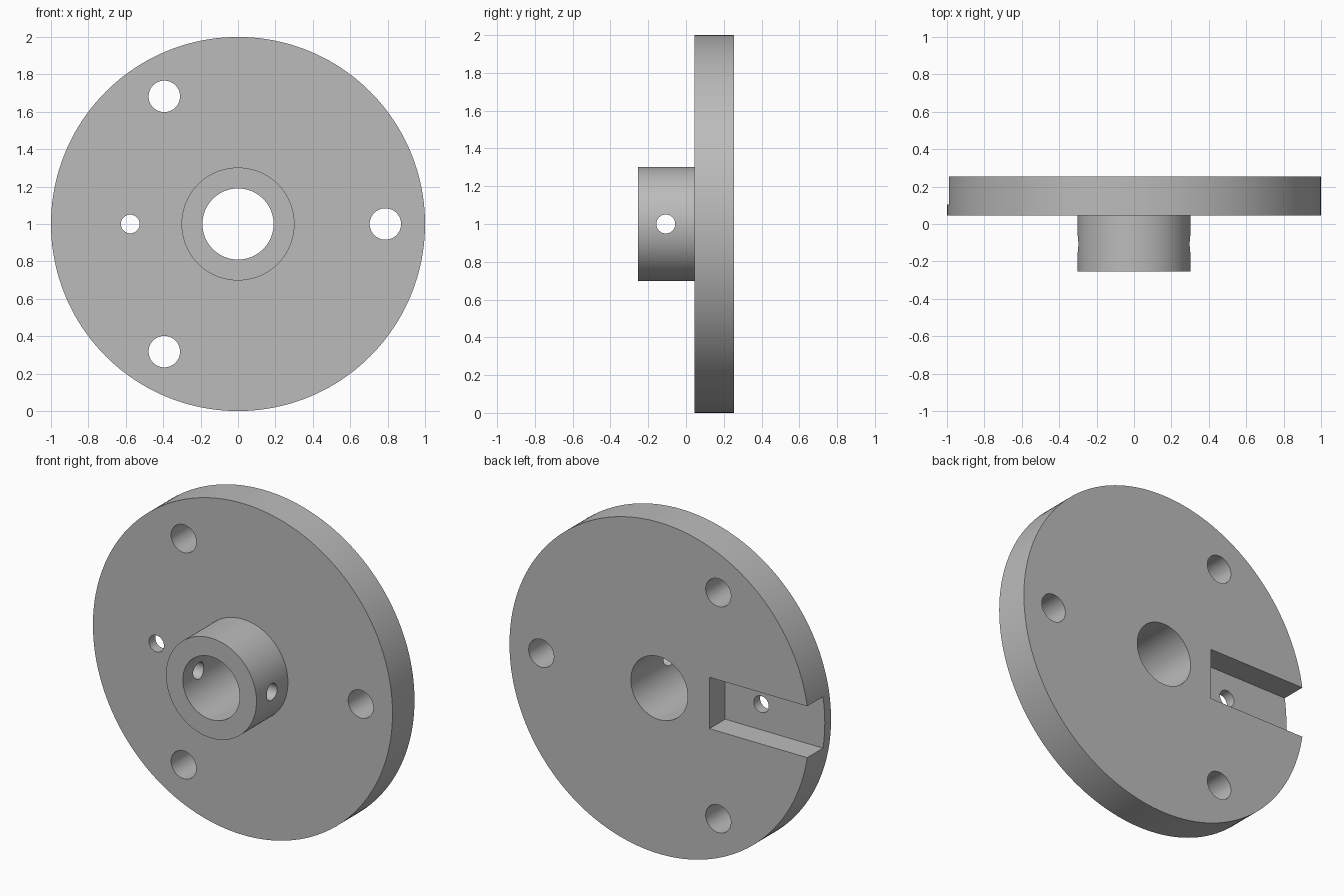
import bpy, bmesh
from math import radians
from mathutils import Matrix, Vector

cube = bpy.data.objects.get("Cube")
if cube:
    bpy.data.objects.remove(cube, do_unlink=True)

# Main dimensions
FRONT, SHOULDER, BACK = -0.255, 0.045, 0.255
AXIS_Z = 1.0
DISC_R, HUB_R, BORE_R = 1.0, 0.302, 0.19
BOLT_R, BOLT_CIRCLE = 0.084, 0.788
PIN_R, PIN_X = 0.05, -0.576
SLOT_END, SLOT_FLOOR, SLOT_WIDTH = -0.335, 0.105, 0.31

steel = bpy.data.materials.new("plain grey metal")
steel.use_nodes = True
grey = (0.5, 0.5, 0.5, 1)
steel.diffuse_color = grey
steel.node_tree.nodes["Principled BSDF"].inputs["Base Color"].default_value = grey


def new_object(name, bm):
    bmesh.ops.recalc_face_normals(bm, faces=bm.faces[:])
    mesh = bpy.data.meshes.new(name)
    bm.to_mesh(mesh)
    bm.free()
    mesh.materials.append(steel)
    obj = bpy.data.objects.new(name, mesh)
    bpy.context.collection.objects.link(obj)
    return obj


def rod(name, start, end, radius, sides=64):
    """Cylinder between two points."""
    a, b = Vector(start), Vector(end)
    turn = (b - a).to_track_quat("Z", "Y").to_matrix().to_4x4()
    bm = bmesh.new()
    bmesh.ops.create_cone(bm, cap_ends=True, segments=sides, radius1=radius, radius2=radius,
                          depth=(b - a).length, matrix=Matrix.Translation((a + b) / 2) @ turn)
    return new_object(name, bm)


def through_hole(name, x, z, radius, sides=64):
    return rod(name, (x, -1, z), (x, 1, z), radius, sides)


# Flange with hub: a stepped profile revolved about the y axis
bm = bmesh.new()
profile = [(BORE_R, FRONT), (HUB_R, FRONT), (HUB_R, SHOULDER),
           (DISC_R, SHOULDER), (DISC_R, BACK), (BORE_R, BACK)]
verts = [bm.verts.new((r, y, AXIS_Z)) for r, y in profile]
edges = [bm.edges.new((v, verts[i - 1])) for i, v in enumerate(verts)]
bmesh.ops.spin(bm, geom=verts + edges, cent=(0, 0, AXIS_Z), axis=(0, 1, 0),
               angle=radians(360), steps=160, use_merge=True)
bmesh.ops.remove_doubles(bm, verts=bm.verts[:], dist=0.0001)
flange = new_object("hub_flange", bm)

cutters = []

# Three bolt holes on a common circle
for i in range(3):
    spot = Matrix.Rotation(radians(120 * i), 3, "Y") @ Vector((BOLT_CIRCLE, 0, 0))
    cutters.append(through_hole("bolt_hole_cutter", spot.x, AXIS_Z + spot.z, BOLT_R))

# Slot in the back face, open at the rim
bm = bmesh.new()
outer = -1.2
bmesh.ops.create_cube(bm, size=1, matrix=Matrix.Translation(
    ((outer + SLOT_END) / 2, (SLOT_FLOOR + 1) / 2, AXIS_Z))
    @ Matrix.Diagonal((SLOT_END - outer, 1 - SLOT_FLOOR, SLOT_WIDTH, 1)))
cutters.append(new_object("slot_cutter", bm))

# Pin hole in the slot floor, and set screw holes across the hub
cutters.append(through_hole("pin_hole_cutter", PIN_X, AXIS_Z, PIN_R, 48))
cutters.append(rod("set_screw_cutter", (-0.5, -0.107, AXIS_Z), (0.5, -0.107, AXIS_Z), PIN_R, 48))

bpy.ops.object.select_all(action="DESELECT")
bpy.context.view_layer.objects.active = flange
flange.select_set(True)
for cutter in cutters:
    cutter.hide_render = True
    cut = flange.modifiers.new(cutter.name, "BOOLEAN")
    cut.operation, cut.solver, cut.object = "DIFFERENCE", "EXACT", cutter
    bpy.ops.object.modifier_apply(modifier=cut.name)
    bpy.data.objects.remove(cutter, do_unlink=True)

bpy.ops.object.shade_smooth_by_angle(angle=radians(30))
